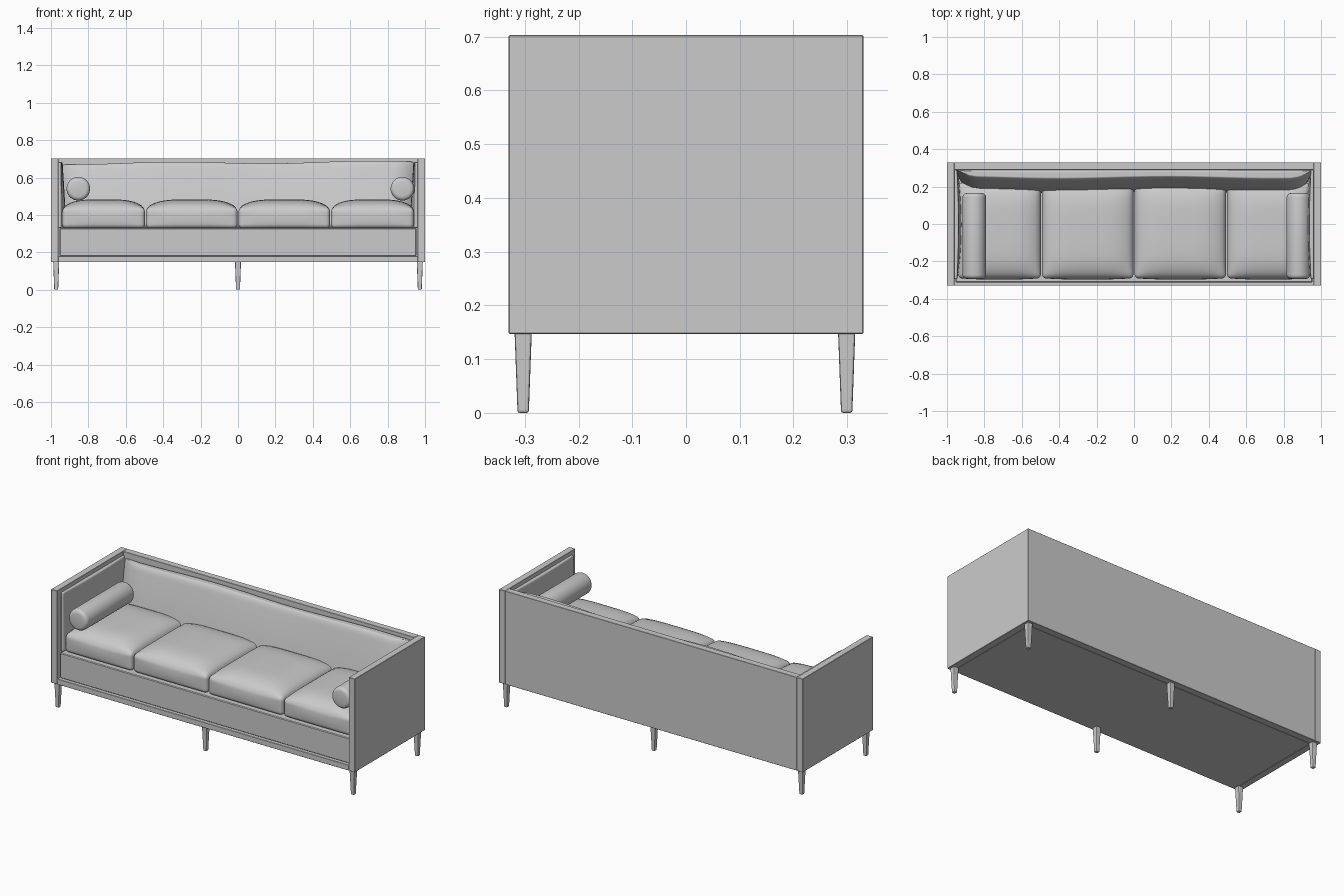
import bpy, bmesh, math
from mathutils import Vector

if "Cube" in bpy.data.objects:
    bpy.data.objects.remove(bpy.data.objects["Cube"])


def finish(bm, name, smooth=False):
    bmesh.ops.recalc_face_normals(bm, faces=bm.faces)
    me = bpy.data.meshes.new(name)
    bm.to_mesh(me)
    bm.free()
    ob = bpy.data.objects.new(name, me)
    bpy.context.collection.objects.link(ob)
    if smooth:
        for p in me.polygons:
            p.use_smooth = True
    return ob


def box(name, lo, hi, bevel=0.0015):
    lo, hi = Vector(lo), Vector(hi)
    bm = bmesh.new()
    bmesh.ops.create_cube(bm, size=1)
    for v in bm.verts:
        v.co = Vector([(lo[i] + hi[i]) / 2 + v.co[i] * (hi[i] - lo[i]) for i in range(3)])
    ob = finish(bm, name)
    if bevel:
        m = ob.modifiers.new("bevel", "BEVEL")
        m.width = bevel
        m.segments = 1
    return ob


def cushion(name, lo, hi, radius, shape, cuts=23):
    """Rounded box with vertices clustered at its edges, then shaped by shape(p, u, v, w)."""
    lo, hi = Vector(lo), Vector(hi)
    mid, half = (lo + hi) / 2, (hi - lo) / 2
    bm = bmesh.new()
    bmesh.ops.create_cube(bm, size=2)
    bmesh.ops.subdivide_edges(bm, edges=bm.edges[:], cuts=cuts, use_grid_fill=True)
    for vert in bm.verts:
        n = [math.sin(max(-1, min(1, c)) * math.pi / 2) for c in vert.co]
        p = Vector([n[i] * half[i] for i in range(3)])
        core = Vector([max(-half[i] + radius, min(half[i] - radius, p[i])) for i in range(3)])
        d = p - core
        if d.length > 1e-7:
            p = core + d.normalized() * min(radius, d.length)
        vert.co = shape(mid + p, *[p[i] / half[i] for i in range(3)])
    return finish(bm, name, True)


# Outer case: arms, back and base
for s, side in ((-1, "left"), (1, "right")):
    a, b = sorted((s * 1.0, s * 0.96))
    box(side + "_arm", (a, -0.33, 0.147), (b, 0.33, 0.703))
box("back_panel", (-0.96, 0.29, 0.147), (0.96, 0.33, 0.703))
box("base_rail", (-0.96, -0.33, 0.147), (0.96, 0.29, 0.18))

# Upholstered seat base, set back slightly from the rail
box("seat_base", (-0.954, -0.312, 0.18), (0.954, 0.288, 0.33), 0.004)


# Four crowned seat cushions
def seat_shape(p, u, v, w):
    crown = (1 - u ** 4) * (1 - abs(v) ** 5)
    if w > 0:
        p.z += 0.045 * crown * w
    p.y += 0.008 * v * (1 - u * u) * (1 - w * w)
    return p


edges = (-0.943, -0.495, 0.0, 0.495, 0.943)
for i in range(4):
    cushion("seat_cushion_%d" % (i + 1), (edges[i] + 0.003, -0.29, 0.328),
            (edges[i + 1] - 0.003, 0.22, 0.438), 0.022, seat_shape)


# Long sloping back cushion with a gently uneven top
def back_shape(p, u, v, w):
    t = (w + 1) / 2
    end = max(0, abs(u) - 0.88) / 0.12
    front = 0.168 + 0.075 * t ** 1.4 + 0.05 * end ** 2 + 0.006 * math.sin(5.5 * p.x + 0.6)
    p.y = 0.289 + (front - 0.289) * (1 - v) / 2
    if w > 0:
        p.z += w * (0.006 * math.sin(6 * p.x - 2.6) + 0.005 * p.x)
    p.x *= 1 - 0.025 * (1 - t)
    return p


cushion("back_cushion", (-0.953, 0.16, 0.33), (0.953, 0.29, 0.68), 0.03, back_shape, 31)

# Thin padding on the inside of each arm
for s, side in ((-1, "left"), (1, "right")):
    def pad_shape(p, u, v, w, s=s):
        if u * s < 0:
            p.x -= s * 0.018 * (1 - v * v) * (1 - 0.6 * w)
        return p
    a, b = sorted((s * 0.961, s * 0.945))
    cushion(side + "_arm_pad", (a, -0.295, 0.33), (b, 0.289, 0.682), 0.007, pad_shape)

# Round bolsters resting by the arms
for x, side in ((-0.854, "left"), (0.879, "right")):
    bm = bmesh.new()
    r, y0, y1, e = 0.063, -0.293, 0.165, 0.022
    prof = [(y0 - 0.002, 0.0), (y0, r - e)]
    prof += [(y0 + e - e * math.cos(k * math.pi / 8), r - e + e * math.sin(k * math.pi / 8)) for k in range(1, 5)]
    prof += [(y0 + y1 - y, q) for y, q in reversed(prof)]
    vs = [bm.verts.new((x + q, y, 0.54)) for y, q in prof]
    es = [bm.edges.new(pair) for pair in zip(vs, vs[1:])]
    bmesh.ops.spin(bm, geom=vs + es, cent=(x, 0, 0.54), axis=(0, 1, 0),
                   angle=2 * math.pi, steps=40, use_duplicate=False)
    bmesh.ops.remove_doubles(bm, verts=bm.verts, dist=1e-5)
    finish(bm, side + "_bolster", True)

# Six tapered legs
for x, col in ((-0.972, "left"), (0, "middle"), (0.972, "right")):
    for y, row in ((-0.303, "front"), (0.299, "back")):
        bm = bmesh.new()
        bmesh.ops.create_cube(bm, size=2)
        for v in bm.verts:
            h = 0.016 if v.co.z > 0 else 0.0105
            v.co = (x + v.co.x * h, y + v.co.y * h, 0.15 if v.co.z > 0 else 0)
        leg = finish(bm, "%s_%s_leg" % (row, col))
        m = leg.modifiers.new("bevel", "BEVEL")
        m.width = 0.004
        m.segments = 2
